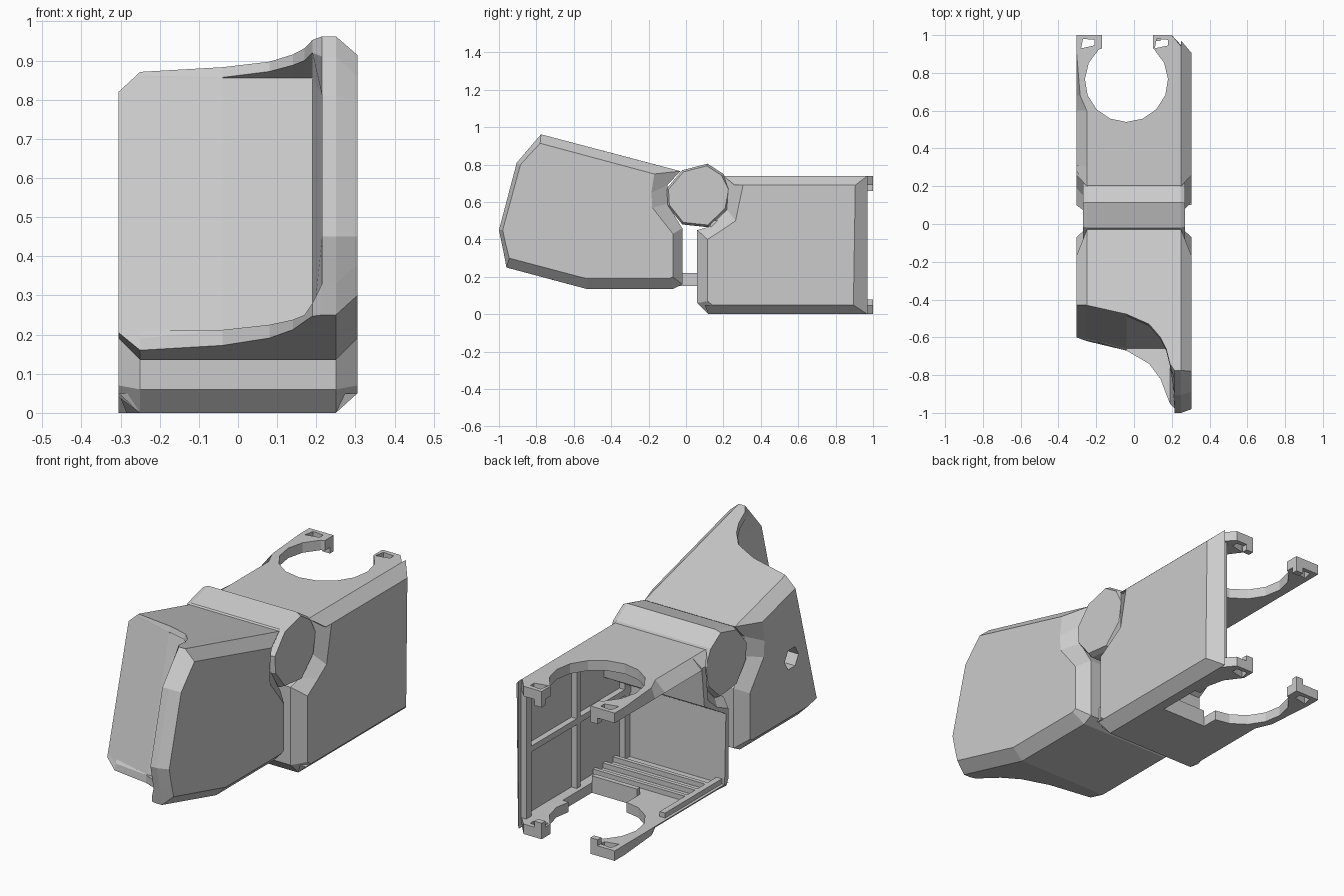
import bpy, bmesh
from math import cos, sin, radians

cube = bpy.data.objects.get("Cube")
if cube:
    bpy.data.objects.remove(cube, do_unlink=True)

grey = bpy.data.materials.new("plain grey")
grey.use_nodes = True
grey.diffuse_color = (0.6, 0.6, 0.6, 1)
grey.node_tree.nodes["Principled BSDF"].inputs["Base Color"].default_value = (0.6, 0.6, 0.6, 1)


def loft(name, sections):
    """Closed solid through matching rings of 3D points."""
    bm = bmesh.new()
    rings = [[bm.verts.new(p) for p in ring] for ring in sections]
    n = len(rings[0])
    for a, b in zip(rings, rings[1:]):
        for i in range(n):
            j = (i + 1) % n
            bm.faces.new((a[i], a[j], b[j], b[i]))
    bm.faces.new(rings[0][::-1])
    bm.faces.new(rings[-1])
    bmesh.ops.recalc_face_normals(bm, faces=bm.faces)
    mesh = bpy.data.meshes.new(name)
    bm.to_mesh(mesh)
    bm.free()
    obj = bpy.data.objects.new(name, mesh)
    mesh.materials.append(grey)
    bpy.context.scene.collection.objects.link(obj)
    return obj


def across(name, *stations):
    """Loft along x through side profiles."""
    return loft(name, [[(x, y, z) for y, z in prof] for x, prof in stations])


def box(name, x0, x1, y0, y1, z0, z1):
    return across(name, *[(x, [(y0, z0), (y1, z0), (y1, z1), (y0, z1)]) for x in (x0, x1)])


def cut(obj, cutter):
    mod = obj.modifiers.new("cut", 'BOOLEAN')
    mod.operation = 'DIFFERENCE'
    mod.solver = 'EXACT'
    mod.object = cutter
    cutter.hide_render = True
    cutter.hide_set(True)


# Front housing: recessed panel with curved lips, tall flange on the +x side
back = [(-.07, .135), (-.02, .16), (-.02, .46), (-.1, .59), (-.1, .69), (-.03, .765)]
back_in = [(-.09, .19), (-.07, .2), (-.07, .43), (-.18, .57), (-.185, .65), (-.17, .75)]
flange = [(-.775, .962), (-.82, .91), (-.905, .81), (-1, .45), (-.975, .33), (-.96, .25)]
flange_in = [(-.78, .914), (-.83, .86), (-.885, .8), (-.98, .45), (-.965, .38), (-.945, .3)]


def panel(top_y, low_y, lip_top, lip_low):
    """Front edge: top lip, recessed panel, bottom lip."""
    top_z = .765 - (top_y + .03) * .264
    low_z = .135 - (low_y + .53) * .267
    return back + [(top_y, top_z), (top_y - .01, lip_top), (-.487, .855),
                   (-.66, .21), (low_y, lip_low), (low_y, low_z), (-.53, .135)]


plain = [(-.43, .871), (-.433, .862), (-.435, .855), (-.605, .21), (-.61, .19), (-.62, .16), (-.53, .135)]
plain_in = [(-.43, .82), (-.433, .81), (-.436, .8), (-.592, .23), (-.595, .22), (-.6, .205), (-.53, .19)]
housing = across(
    "front_housing",
    (-.305, back_in + plain_in),
    (-.25, back + plain),
    (-.04, panel(-.477, -.67, .857, .212)),
    (.08, panel(-.53, -.74, .872, .225)),
    (.14, panel(-.6, -.82, .888, .238)),
    (.17, panel(-.66, -.9, .9, .25)),
    (.19, panel(-.74, -.95, .92, .28)),
    (.215, back + flange + [(-.53, .135)]),
    (.25, back + flange + [(-.53, .135)]),
    (.305, back_in + flange_in + [(-.53, .19)]))
hexagon = [(-.4 + .055 * cos(radians(a)), .48 + .055 * sin(radians(a))) for a in range(0, 360, 60)]
cut(housing, across("hole_cutter", (-.4, hexagon), (-.15, hexagon)))

# Hinge barrel with chamfered ends
rim = [(-.105, .67), (-.02, .77), (.115, .805), (.2, .75), (.24, .67),
       (.22, .56), (.12, .465), (-.02, .48), (-.1, .58)]
small = [(.06 + (y - .06) * .93, .64 + (z - .64) * .93) for y, z in rim]
across("hinge_barrel", (-.27, small), (-.245, rim), (.245, rim), (.27, small))
box("lower_link", -.2, .2, -.06, .08, .15, .22)

# Rear housing: +x side wall and the bulkhead facing the hinge
socket = [(.2, .74), (.22, .56), (.13, .47), (.06, .45), (.06, .06), (.12, 0)]
across("rear_side_wall",
       (.25, socket + [(.97, 0), (.97, .74)]),
       (.305, [(.305, .69), (.265, .5), (.2, .455), (.115, .4), (.115, .07), (.14, .05),
               (.895, .05), (.905, .69)]))
inner = [(.13, .05), (.12, .4), (.29, .5), (.31, .69)]
across("bulkhead",
       (-.305, [(.28, .7), (.26, .52), (.19, .46), (.1, .42), (.1, .07), (.115, .04)] + inner + [(.31, .7)]),
       (-.25, socket + inner + [(.31, .74)]),
       (.25, socket + inner + [(.31, .74)]))


# Top and bottom plates with a round cutout open to the rear
def plate(front_y, inset):
    arc = [(-.04 + .22 * cos(radians(a)), .76 + .22 * sin(radians(a))) for a in range(132, 409, 23)]
    edge = .305 - inset
    return ([(-.17, 1), (-.17, .93)] + arc + [(.1, .93), (.1, 1), (.2, 1), (edge, 1.2 - edge - .01),
            (edge, front_y), (-edge, front_y), (-edge, .6),
            (-.285 - .02 * (inset == 0), .68), (-.305, .92), (-.305, 1)])


def rear_plate(name, layers):
    obj = loft(name, [[(x, y, z) for x, y in plate(front, inset)] for z, front, inset in layers])
    z = layers[0][0]
    for side, x in (("right", -.24), ("left", .15)):
        wedge = [(x - .04, .93), (x + .03, .945), (x + .03, .975), (x - .03, .98)]
        cut(obj, loft(f"{name}_{side}_slot", [[(u, v, h) for u, v in wedge] for h in (z - .1, z + .1)]))
    return obj


rear_plate("top_plate", [(.69, .26, 0), (.74, .2, .055)])
floor = rear_plate("bottom_plate", [(0, .12, .055), (.05, .1, 0)])
cut(floor, box("floor_notch_cutter", -.05, .2, .46, .69, -.1, .15))
for side, x in (("right", -.19), ("left", .12)):
    for level, z in (("lower", .05), ("upper", .66)):
        box(f"{level}_{side}_hook", x - .02, x + .02, .97, 1, z, z + .03)

# Stiffening ribs inside the open shell
box("wall_rib_upright", .22, .255, .52, .55, .04, .7)
box("wall_rib_level", .22, .255, .12, .93, .37, .4)
box("wall_rib_rear", .22, .255, .91, .95, .04, .7)
box("wall_rib_front", .22, .255, .13, .17, .04, .5)
for i in range(3):
    box(f"floor_rib_{i}", -.27, .25, .2 + i * .08, .22 + i * .08, .04, .075)
box("floor_edge_rib", -.29, -.26, .13, .58, .04, .075)
box("floor_notch_lip", -.05, .2, .435, .46, .01, .085)
